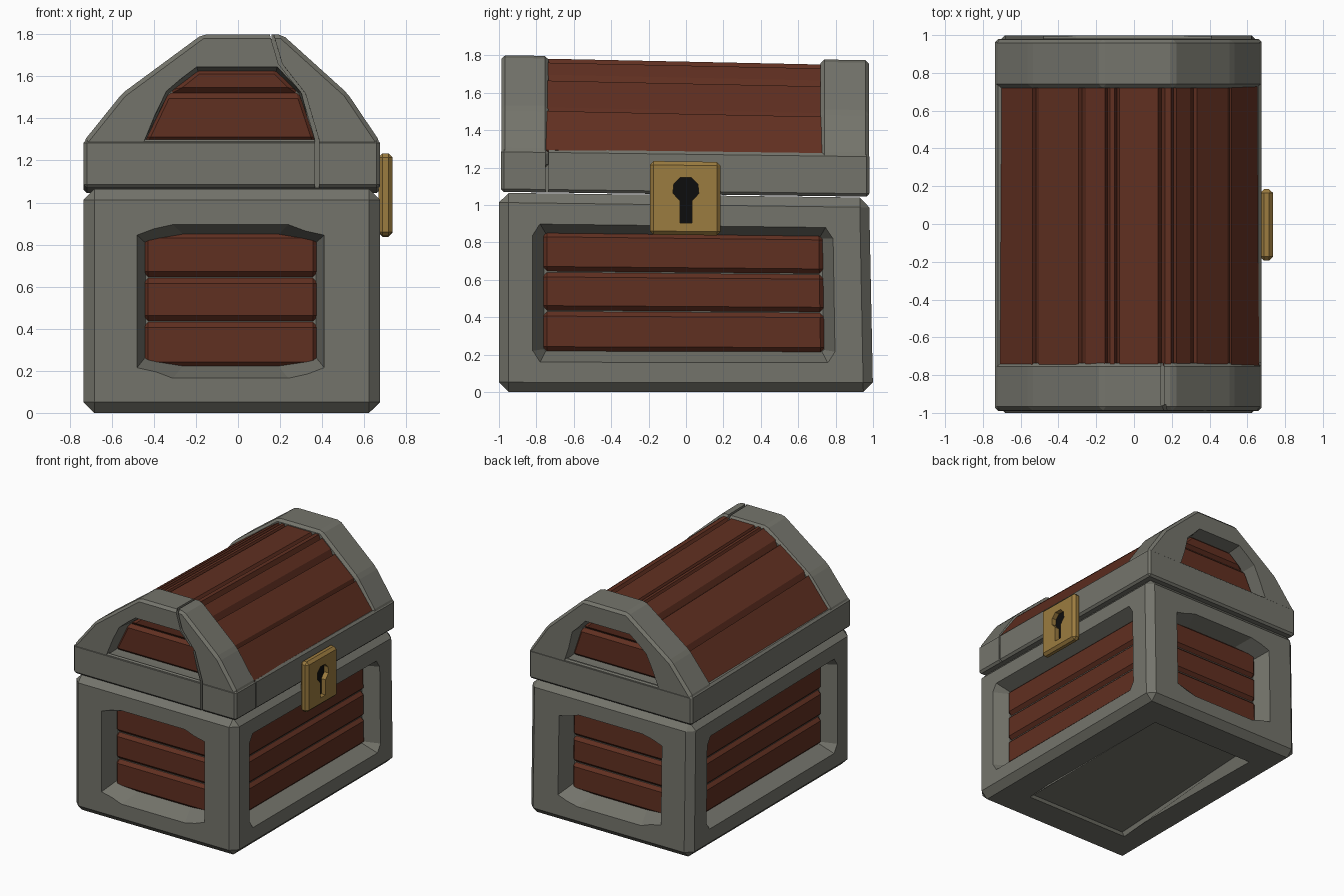
import bpy, bmesh
from mathutils import Vector

if "Cube" in bpy.data.objects:
    bpy.data.objects.remove(bpy.data.objects["Cube"])

X0, X1 = -0.735, 0.675          # side faces of the chest


def material(name, rgb):
    m = bpy.data.materials.new(name)
    m.diffuse_color = (*rgb, 1)
    m.use_nodes = True
    m.node_tree.nodes["Principled BSDF"].inputs["Base Color"].default_value = m.diffuse_color
    return m


STONE = material("grey_metal", (0.175, 0.175, 0.148))
WOOD = material("red_wood", (0.118, 0.029, 0.015))
BRASS = material("brass", (0.33, 0.20, 0.05))
BLACK = material("black", (0.004, 0.004, 0.004))


def warp(p):
    """Hand-made lean: the back end sinks and pulls in slightly with height."""
    x, y, z = p
    h = max(0, min(z, 1))
    return Vector((x, y * (1 - 0.02 * h) if y > 0 else y, z - 0.013 * (y + 1) * h))


def loft(name, a, b, mat=None, bevel=0.0):
    """Closed solid between two matching loops of 3D points."""
    bm = bmesh.new()
    va = [bm.verts.new(p) for p in a]
    vb = [bm.verts.new(p) for p in b]
    n = len(va)
    bm.faces.new(va)
    bm.faces.new(vb[::-1])
    for i in range(n):
        j = (i + 1) % n
        bm.faces.new((va[i], vb[i], vb[j], va[j]))
    bmesh.ops.recalc_face_normals(bm, faces=bm.faces)
    if bevel:
        bmesh.ops.bevel(bm, geom=bm.edges[:], offset=bevel, segments=1,
                        affect='EDGES', clamp_overlap=True)
    for v in bm.verts:
        v.co = warp(v.co)
    me = bpy.data.meshes.new(name)
    bm.to_mesh(me)
    bm.free()
    if mat:
        me.materials.append(mat)
    ob = bpy.data.objects.new(name, me)
    bpy.context.collection.objects.link(ob)
    return ob


def box(name, lo, hi, mat=None, bevel=0.0):
    ring = [(lo[0], lo[1]), (hi[0], lo[1]), (hi[0], hi[1]), (lo[0], hi[1])]
    return loft(name, [(*p, lo[2]) for p in ring], [(*p, hi[2]) for p in ring], mat, bevel)


def prism_y(name, pts, y0, y1, mat=None, bevel=0.0):
    return loft(name, [(x, y0, z) for x, z in pts], [(x, y1, z) for x, z in pts], mat, bevel)


def cut(ob, cutter):
    cutter.hide_render = True
    cutter.hide_viewport = True
    cutter.display_type = 'WIRE'
    m = ob.modifiers.new("cut", 'BOOLEAN')
    m.operation, m.solver, m.object = 'DIFFERENCE', 'EXACT', cutter


def recess(ob, outer, inner):
    """Cut a sloped recess from the outer loop on the surface to the inner floor."""
    a = [2 * Vector(o) - Vector(i) for o, i in zip(outer, inner)]
    cut(ob, loft(ob.name + "_recess_cutter", a, inner))


def octagon(u0, u1, v0, v1, cu, cv):
    return [(u0 + cu, v0), (u1 - cu, v0), (u1, v0 + cv), (u1, v1 - cv),
            (u1 - cu, v1), (u0 + cu, v1), (u0, v1 - cv), (u0, v0 + cv)]


# Body with recessed panels on four sides and underneath
body = box("body_frame", (X0, -1, 0), (X1, 1, 1.065), STONE, 0.052)
D_END, D_SIDE = 0.145, 0.115
ROWS = [(0.215, 0.435), (0.435, 0.645), (0.645, 0.86)]
for s, end in ((-1, "front"), (1, "back")):
    o = octagon(-0.48, 0.41, 0.165, 0.895, 0.17, 0.05)
    i = octagon(-0.44, 0.37, 0.225, 0.85, 0.18, 0.04)
    recess(body, [(u, s, v) for u, v in o], [(u, s * (1 - D_END), v) for u, v in i])
    for k, (a, b) in enumerate(ROWS):
        ya, yb = sorted((s * 0.75, s * (1 - D_END + 0.025)))
        box(f"{end}_plank_{k}", (-0.455, ya, a), (0.385, yb, b), WOOD, 0.028)
for s, face, side in ((1, X1, "right"), (-1, X0, "left")):
    o = octagon(-0.82, 0.80, 0.16, 0.9, 0.04, 0.06)
    i = octagon(-0.76, 0.74, 0.22, 0.85, 0.01, 0.01)
    recess(body, [(face, u, v) for u, v in o], [(face - s * D_SIDE, u, v) for u, v in i])
    for k, (a, b) in enumerate(ROWS):
        xa, xb = sorted((face - s * 0.23, face - s * (D_SIDE - 0.025)))
        box(f"{side}_plank_{k}", (xa, -0.77, a), (xb, 0.75, b), WOOD, 0.028)
# Underside recess, deeper towards the back
o = [(-0.51, -0.72), (0.4, -0.72), (0.4, 0.72), (-0.51, 0.72)]
recess(body, [(*p, 0) for p in o],
       [(p[0] * 0.94, p[1] * 0.98, 0.10 if p[1] > 0 else 0.02) for p in o])

# Lid rim
rim = box("lid_rim", (X0, -0.99, 1.07), (X1, 1.0, 1.3), STONE, 0.016)

# Lid end arches with their small wooden panels
ARCH = [(X0, 1.2), (X0, 1.29), (-0.55, 1.52), (-0.17, 1.8), (0.21, 1.8),
        (0.52, 1.52), (X1, 1.29), (X1, 1.2)]
HOLE = [(-0.44, 1.295), (0.365, 1.295), (0.29, 1.52), (0.18, 1.625), (-0.19, 1.625), (-0.33, 1.52)]
HOLE_OUT = [(-0.447, 1.29), (0.367, 1.29), (0.3, 1.53), (0.187, 1.645), (-0.197, 1.645), (-0.34, 1.53)]
LOW = [(-0.46, 1.285), (0.385, 1.285), (0.305, 1.525), (-0.345, 1.525)]
HIGH = [(-0.345, 1.52), (0.305, 1.52), (0.185, 1.64), (-0.195, 1.64)]
arches = {}
for s, end in ((-1, "front"), (1, "back")):
    y = s * (0.987 if s < 0 else 0.998)
    arch = prism_y(f"lid_{end}_arch", ARCH, s * 0.735, y, STONE, 0.02)
    recess(arch, [(x, y, z) for x, z in HOLE_OUT], [(x, y - s * 0.125, z) for x, z in HOLE])
    for k, pts in enumerate((LOW, HIGH)):
        prism_y(f"lid_{end}_panel_{k}", pts, s * 0.78, y - s * 0.1, WOOD, 0.028)
    arches[s] = arch
    # the rim follows the arch opening down to the sill
    cut(rim, prism_y(f"sill_cutter_{end}", [(-0.44, 1.293), (0.365, 1.293), (0.365, 1.4), (-0.44, 1.4)],
                     s * 0.8, s * 0.97))

# Crack that splits off the front right lid corner
line = [(0.15, 1.83), (0.2, 1.66), (0.31, 1.52), (0.375, 1.3), (0.375, 1.0)]
ribbon = [(x - 0.008, z) for x, z in line] + [(x + 0.01, z) for x, z in line[::-1]]
face_crack = prism_y("crack_cutter_face", ribbon, -1.1, -0.955)
cut(arches[-1], face_crack)
cut(rim, face_crack)
cut(arches[-1], box("crack_cutter_top", (0.142, -0.96, 1.77), (0.16, -0.7, 1.9)))
cut(rim, box("crack_cutter_side", (0.65, -0.75, 1.0), (0.8, -0.735, 1.4)))

# Lid roof: planks separated by V grooves along the vault
VAULT = [(-0.712, 1.297), (-0.545, 1.51), (-0.168, 1.785), (0.2, 1.785), (0.512, 1.51), (0.663, 1.297)]


def vault_z(x):
    for (xa, za), (xb, zb) in zip(VAULT, VAULT[1:]):
        if x <= xb:
            return za + (zb - za) * (x - xa) / (xb - xa)
    return VAULT[-1][1]


roof = [VAULT[0]]
GROOVES = [(-0.52, 0.018), (-0.275, 0.02), (-0.14, 0.014), (-0.09, 0.014), (0.145, 0.018),
           (0.21, 0.014), (0.315, 0.018), (0.505, 0.01)]
for g, w in GROOVES:
    z = vault_z(g)
    roof += [(g - w, vault_z(g - w)), (g, z - 0.03), (g + w, vault_z(g + w))]
roof += [VAULT[-1], (0.6, 1.2), (-0.65, 1.2)]
loft("lid_roof_planks", [(x, -0.75, z) for x, z in roof],
     [(x, 0.76, z - 0.012) for x, z in roof], WOOD)

# Lock plate with keyhole
lock = box("lock_plate", (0.668, -0.193, 0.85), (0.735, 0.188, 1.245), BRASS, 0.02)
KEY = [(-0.033, 0.915), (0.033, 0.915), (0.033, 1.035), (0.07, 1.075), (0.065, 1.125), (0.03, 1.16),
       (-0.03, 1.16), (-0.065, 1.125), (-0.07, 1.075), (-0.033, 1.035)]
cut(lock, loft("keyhole_cutter", [(0.69, y, z) for y, z in KEY], [(0.8, y, z) for y, z in KEY]))
loft("keyhole", [(0.68, y, z) for y, z in KEY], [(0.698, y, z) for y, z in KEY], BLACK)
